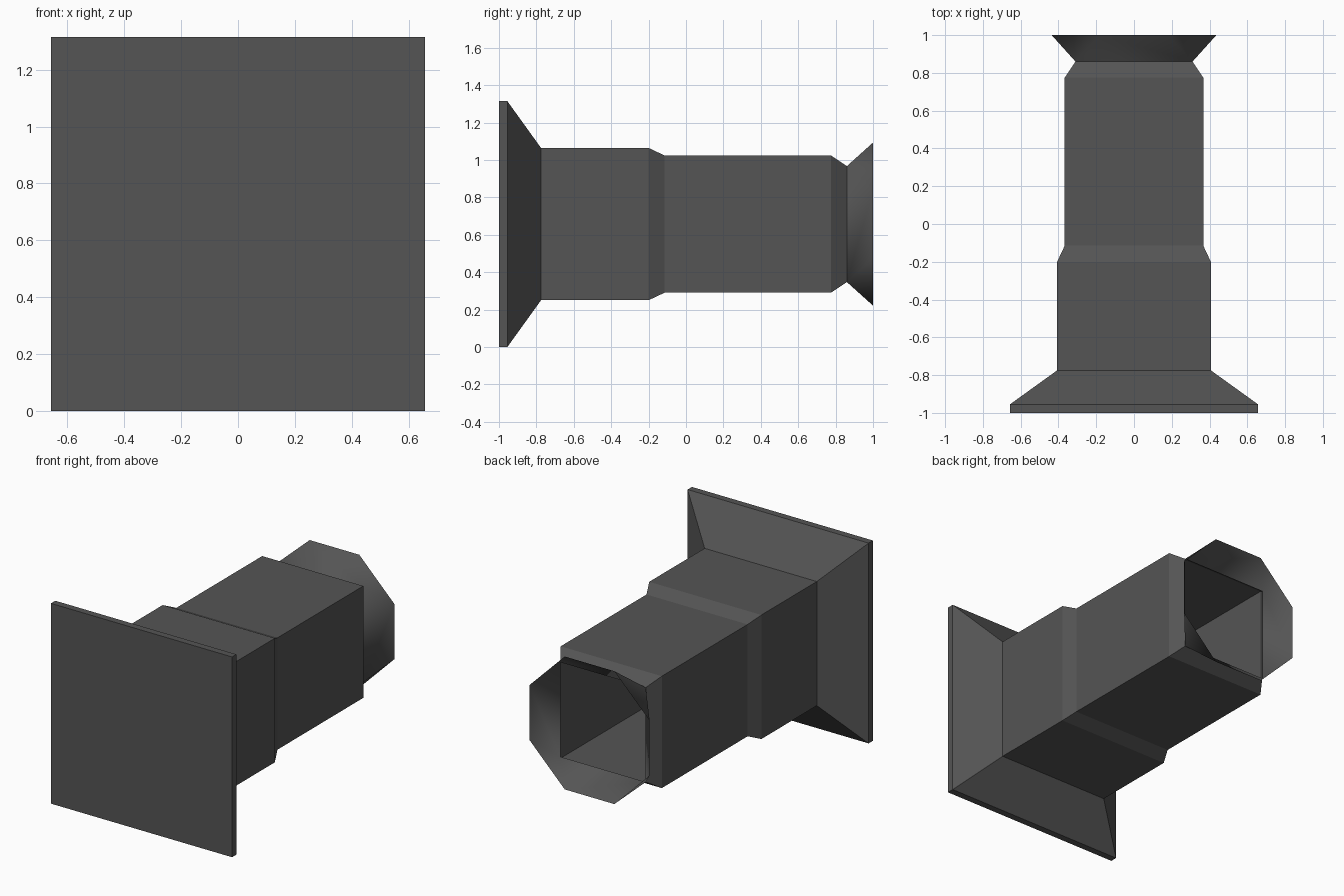
import bpy, bmesh

if "Cube" in bpy.data.objects:
    bpy.data.objects.remove(bpy.data.objects["Cube"])

CZ = 0.657  # height of the long axis

mat = bpy.data.materials.new("dark_grey")
mat.diffuse_color = (0.09, 0.09, 0.09, 1)
mat.use_nodes = True
mat.node_tree.nodes["Principled BSDF"].inputs["Base Color"].default_value = mat.diffuse_color


def square(y, h):
    return [(sx * h, y, CZ + sz * h) for sx, sz in ((-1, -1), (1, -1), (1, 1), (-1, 1))]


def finish(bm, name):
    me = bpy.data.meshes.new(name)
    bm.to_mesh(me)
    bm.free()
    me.materials.append(mat)
    ob = bpy.data.objects.new(name, me)
    bpy.context.collection.objects.link(ob)
    return ob


def square_tube(name, profile, cap_front=False):
    """Loft square sections (y, half width) along y."""
    bm = bmesh.new()
    rings = [[bm.verts.new(p) for p in square(y, h)] for y, h in profile]
    for a, b in zip(rings, rings[1:]):
        for i in range(4):
            j = (i + 1) % 4
            bm.faces.new((a[i], a[j], b[j], b[i]))
    if cap_front:
        bm.faces.new(rings[0][::-1])
    bmesh.ops.recalc_face_normals(bm, faces=bm.faces)
    return finish(bm, name)


# flange plate, its sloped back, and the stepped hollow body
square_tube("flanged_body", [(-1, 0.657), (-0.955, 0.657), (-0.775, 0.407), (-0.2, 0.407),
                             (-0.115, 0.367), (0.775, 0.367), (0.86, 0.31)], cap_front=True)

# flared mouth: square neck opening into a regular octagon
R, S = 0.436, 0.18
bm = bmesh.new()
neck = [bm.verts.new(p) for p in square(0.86, 0.31)]
rim = [bm.verts.new((x, 1, CZ + z)) for x, z in
       ((-S, -R), (S, -R), (R, -S), (R, S), (S, R), (-S, R), (-R, S), (-R, -S))]
for i in range(4):
    j = (i + 1) % 4
    a, b, c = rim[2 * i], rim[2 * i + 1], rim[(2 * i + 2) % 8]
    bm.faces.new((neck[i], a, b, neck[j]))   # side panel, facing inward
    bm.faces.new((neck[j], b, c))            # corner panel
for f in bm.faces:
    f.smooth = True
finish(bm, "flared_mouth")
